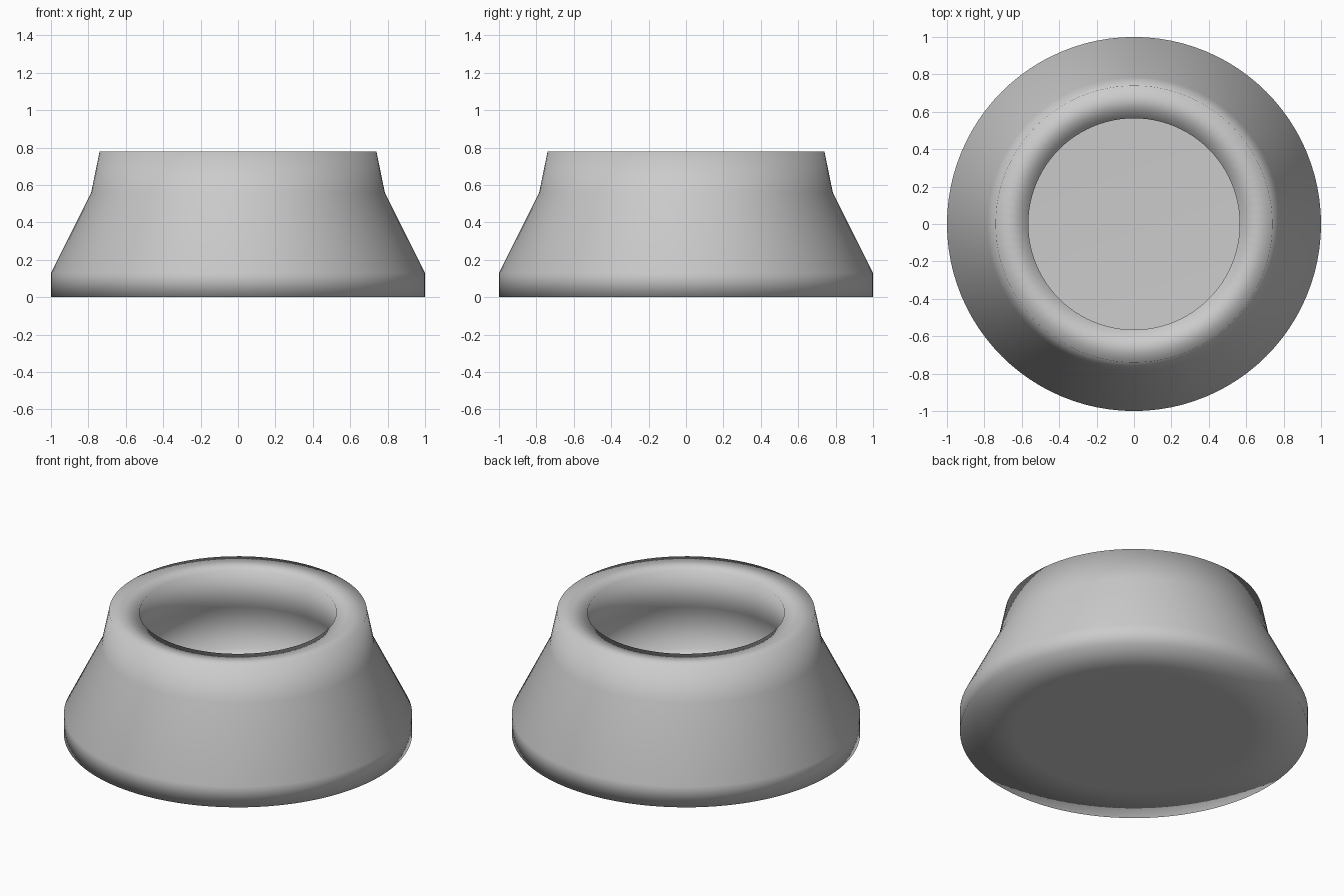
import bpy, bmesh, math

if "Cube" in bpy.data.objects:
    bpy.data.objects.remove(bpy.data.objects["Cube"])

SIDES = 96


def lathe(name, profile):
    """Revolve a (radius, z) profile around z; radius 0 ends are merged to poles."""
    bm = bmesh.new()
    verts = [bm.verts.new((r, 0, z)) for r, z in profile]
    edges = [bm.edges.new(pair) for pair in zip(verts, verts[1:])]
    bmesh.ops.spin(bm, geom=verts + edges, cent=(0, 0, 0), axis=(0, 0, 1),
                   angle=2 * math.pi, steps=SIDES, use_duplicate=False)
    bmesh.ops.remove_doubles(bm, verts=bm.verts, dist=1e-4)
    bmesh.ops.recalc_face_normals(bm, faces=bm.faces)
    for f in bm.faces:
        f.smooth = True
    mesh = bpy.data.meshes.new(name)
    bm.to_mesh(mesh)
    bm.free()
    obj = bpy.data.objects.new(name, mesh)
    bpy.context.collection.objects.link(obj)
    return obj


# Thick-walled flared cup: underside, outer wall, rim, inner wall, inner floor
lathe("flared_cup", [
    (0, 0), (0.68, 0), (1.0, 0), (1.0, 0.13),
    (0.785, 0.56), (0.74, 0.78),
    (0.565, 0.77), (0.61, 0.52), (0.82, 0.16),
    (0.65, 0.15), (0, 0.15),
])
